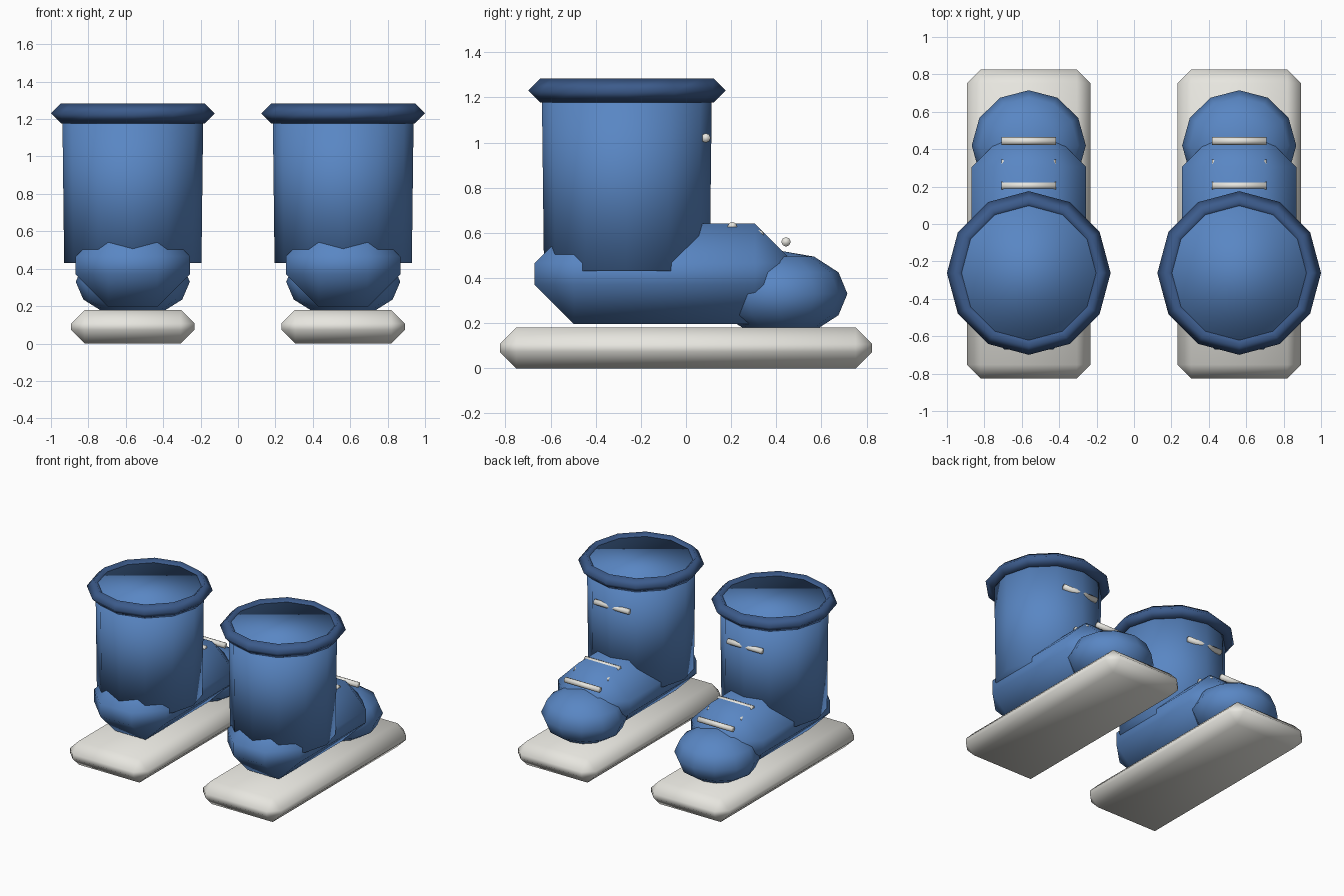
import bpy
import bmesh
from math import cos, sin, pi, tau
from mathutils import Matrix, Vector

cube = bpy.data.objects.get("Cube")
if cube:
    bpy.data.objects.remove(cube, do_unlink=True)


def material(name, rgb):
    m = bpy.data.materials.new(name)
    m.use_nodes = True
    m.diffuse_color = (*rgb, 1)
    m.node_tree.nodes["Principled BSDF"].inputs["Base Color"].default_value = (*rgb, 1)
    return m


BLUE = material("boot blue", (0.1, 0.24, 0.55))
NAVY = material("rim dark blue", (0.045, 0.105, 0.26))
CREAM = material("off white", (0.8, 0.79, 0.74))


def finish(name, bm, mat, loc):
    bmesh.ops.recalc_face_normals(bm, faces=bm.faces)
    for f in bm.faces:
        f.smooth = True
    me = bpy.data.meshes.new(name)
    bm.to_mesh(me)
    bm.free()
    me.materials.append(mat)
    ob = bpy.data.objects.new(name, me)
    ob.location = loc
    bpy.context.collection.objects.link(ob)


def chamfered_box(name, mat, loc, size, chamfer):
    bm = bmesh.new()
    bmesh.ops.create_cube(bm, size=1)
    bmesh.ops.scale(bm, vec=size, verts=bm.verts)
    bmesh.ops.bevel(bm, geom=bm.edges[:], offset=chamfer, segments=1,
                    profile=0.5, affect='EDGES')
    finish(name, bm, mat, loc)


def ball(name, mat, loc, radii):
    bm = bmesh.new()
    bmesh.ops.create_uvsphere(bm, u_segments=12, v_segments=6, radius=1)
    bmesh.ops.scale(bm, vec=radii, verts=bm.verts)
    finish(name, bm, mat, loc)


def tapered_tube(name, mat, loc, r_low, r_top, height, sides, turn=Matrix()):
    bm = bmesh.new()
    bmesh.ops.create_cone(bm, cap_ends=True, segments=sides, radius1=r_low,
                          radius2=r_top, depth=height, matrix=turn)
    finish(name, bm, mat, loc)


def ring(name, mat, loc, major, minor, sides, section):
    bm = bmesh.new()
    rows = []
    for i in range(sides):
        a = tau * i / sides
        row = []
        for j in range(section):
            b = tau * j / section
            r = major + minor * cos(b)
            row.append(bm.verts.new((r * cos(a), r * sin(a), minor * sin(b))))
        rows.append(row)
    for i in range(sides):
        p, q = rows[i], rows[(i + 1) % sides]
        for j in range(section):
            k = (j + 1) % section
            bm.faces.new((p[j], q[j], q[k], p[k]))
    finish(name, bm, mat, loc)


# lace heights along the instep and shaft: (y, z)
LACES = [(0.443, 0.56), (0.324, 0.592), (0.205, 0.628), (0.088, 1.02)]

for side, x in (("left", 0.5625), ("right", -0.5625)):
    # sole plate
    chamfered_box(side + "_sole", CREAM, (x, 0, 0.09), (0.66, 1.65, 0.18), 0.073)
    # foot and rounded toe
    chamfered_box(side + "_foot", BLUE, (x, -0.095, 0.418), (0.61, 1.15, 0.445), 0.174)
    ball(side + "_toe_cap", BLUE, (x, 0.42, 0.33), (0.305, 0.295, 0.19))
    # shaft with a closed top inside the rim
    low, top = 0.43, 1.257
    tapered_tube(side + "_shaft", BLUE, (x, -0.262, (low + top) / 2),
                 0.367, 0.377, top - low, 12)
    ring(side + "_rim", NAVY, (x, -0.262, 1.23), 0.385, 0.0525, 12, 4)
    # lace bars
    for n, (y, z) in enumerate(LACES, 1):
        tapered_tube(f"{side}_lace_{n}", CREAM, (x, y, z), 0.021, 0.021, 0.29, 8,
                     Matrix.Rotation(pi / 2, 4, 'Y'))
